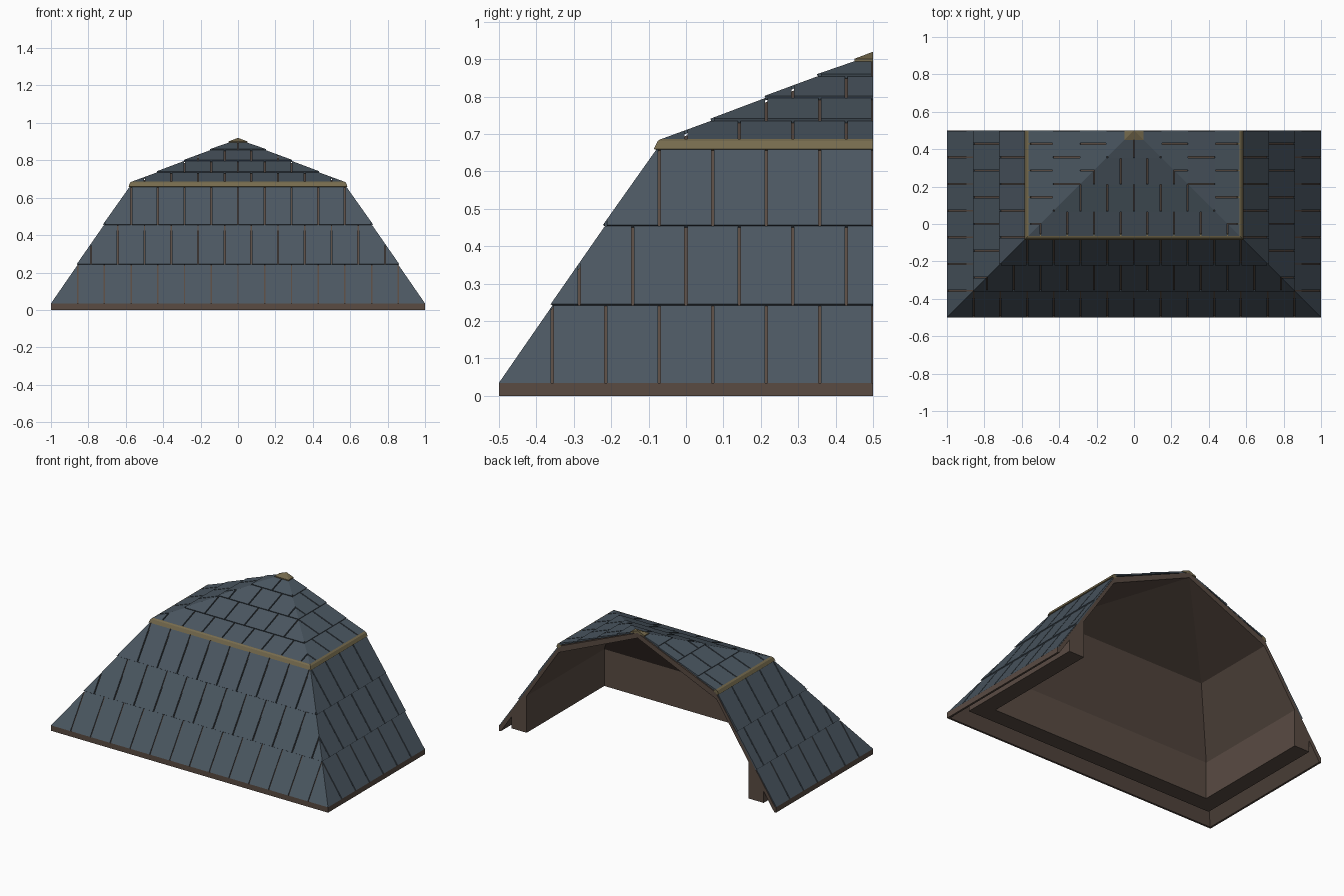
import bpy, bmesh, math
from mathutils import Vector

if "Cube" in bpy.data.objects:
    bpy.data.objects.remove(bpy.data.objects["Cube"])


def material(name, rgb):
    m = bpy.data.materials.new(name)
    m.diffuse_color = (*rgb, 1)
    m.use_nodes = True
    m.node_tree.nodes["Principled BSDF"].inputs["Base Color"].default_value = m.diffuse_color
    return m


SLATE = material("slate", (0.07, 0.095, 0.12))
WOOD = material("dark_wood", (0.10, 0.07, 0.055))
BRASS = material("aged_brass", (0.18, 0.145, 0.075))


def finish(name, bm, mat):
    bmesh.ops.remove_doubles(bm, verts=bm.verts, dist=1e-5)
    bmesh.ops.recalc_face_normals(bm, faces=bm.faces)
    me = bpy.data.meshes.new(name)
    bm.to_mesh(me)
    bm.free()
    me.materials.append(mat)
    ob = bpy.data.objects.new(name, me)
    bpy.context.collection.objects.link(ob)


def sweep(name, profile, mat):
    """Run a closed (inset, z) profile round the left, front and right sides."""
    bm = bmesh.new()
    rails = [[bm.verts.new(p) for p in ((i - 1, .5, z), (i - 1, i - .5, z),
                                        (1 - i, i - .5, z), (1 - i, .5, z))]
             for i, z in profile]
    for a, b in zip(rails, rails[1:] + rails[:1]):
        for k in range(3):
            bm.faces.new((a[k], a[k + 1], b[k + 1], b[k]))
    for k in (0, 3):
        bm.faces.new([r[k] for r in rails])
    finish(name, bm, mat)


def slates(name, tails, side, first_shift):
    """Courses of wedge slates on one side; tails = course edges as (inset, z)."""
    width, gap, thick = 1 / 7, .007, .012
    bm = bmesh.new()
    for row, (p, q) in enumerate(zip(tails, tails[1:])):
        p, q = Vector(p), Vector(q)
        d = (q - p).normalized()
        n = Vector((-d.y, d.x))
        section = [p, p - n * thick, q - n * thick, q - n * .006]
        shift = width / 2 * ((row + first_shift) % 2)
        lo, hi = (-1, 1) if side == 0 else (-.5, .5)
        for k in range(-8, 9):
            a = max(lo, k * width + shift + gap / 2)
            b = min(hi, (k + 1) * width + shift - gap / 2)
            if b - a < .002:
                continue
            ends = [[bm.verts.new((u, s.x - .5, s.y) if side == 0
                                  else (side * (1 - s.x), u, s.y))
                     for s in section] for u in (a, b)]
            for j in range(4):
                m = (j + 1) % 4
                bm.faces.new((ends[0][j], ends[0][m], ends[1][m], ends[1][j]))
            bm.faces.new(ends[0])
            bm.faces.new(ends[1])
    # trim along the hips
    cuts = [(1, 1), (-1, 1)] if side == 0 else [(-side, -1)]
    for nx, ny in cuts:
        bmesh.ops.bisect_plane(bm, geom=bm.verts[:] + bm.edges[:] + bm.faces[:],
                               plane_co=(0, .5, 0), plane_no=(nx, ny, 0),
                               clear_outer=True)
    finish(name, bm, SLATE)


# timber shell with eave edge
sweep("roof_deck", [(0, 0), (0, .035), (.008, .035), (.435, .668), (1, .905),
                    (1, .872), (.43, .625), (.013, 0)], WOOD)
# wall plate under the eaves
sweep("wall_plate", [(.09, .04), (.2, .04), (.2, .29), (.09, .125)], WOOD)
# moulding at the change of slope
sweep("slope_moulding", [(.414, .66), (.424, .681), (.433, .687), (.444, .687),
                         (.45, .67), (.43, .655)], BRASS)
# peak cap
sweep("peak_cap", [(.95, .893), (.95, .901), (1, .92), (1, .9)], BRASS)

# slate courses on the steep and shallow slopes
LOWER = [(0, .035), (.138, .245), (.278, .457), (.425, .675)]
UPPER = [(.435, .687), (.565, .741), (.71, .802), (.85, .86), (.965, .906)]
for side, label in ((0, "front"), (1, "right"), (-1, "left")):
    s = 0 if side == 0 else 1
    slates(f"lower_slates_{label}", LOWER, side, s)
    slates(f"upper_slates_{label}", UPPER, side, 1 - s)
